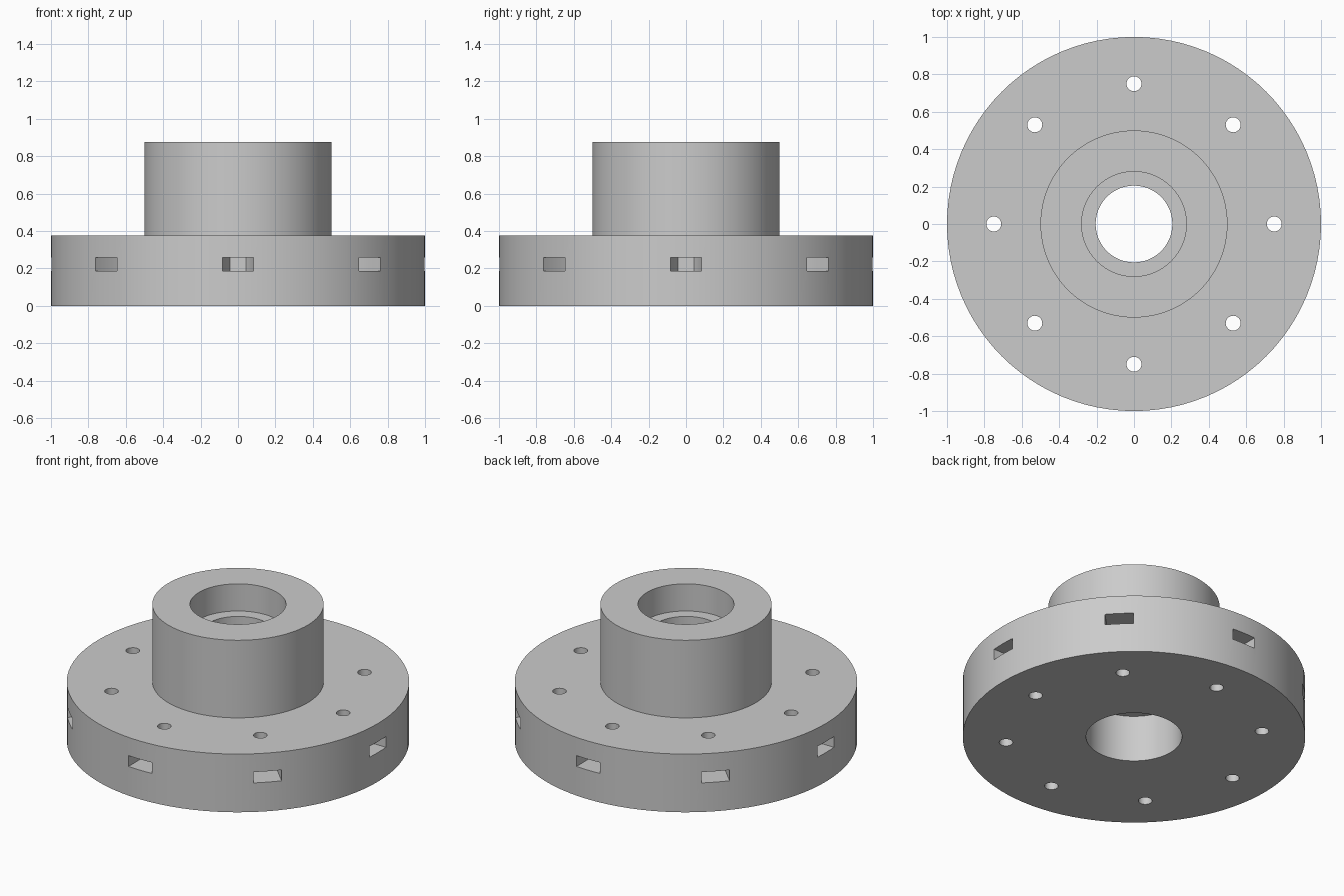
import bpy, bmesh
from math import pi, cos, sin
from mathutils import Matrix, Vector

cube = bpy.data.objects.get("Cube")
if cube:
    bpy.data.objects.remove(cube)

SEGMENTS = 96
BOLT_CIRCLE = 0.75
BOLTS = 8

grey = bpy.data.materials.new("light grey plastic")
grey.use_nodes = True
colour = (0.6, 0.6, 0.6, 1)
grey.diffuse_color = colour
grey.node_tree.nodes["Principled BSDF"].inputs["Base Color"].default_value = colour


def make_object(name, bm):
    bmesh.ops.recalc_face_normals(bm, faces=bm.faces)
    mesh = bpy.data.meshes.new(name)
    bm.to_mesh(mesh)
    bm.free()
    mesh.materials.append(grey)
    obj = bpy.data.objects.new(name, mesh)
    bpy.context.collection.objects.link(obj)
    return obj


def lathe(name, profile):
    """Revolve a closed (radius, height) outline around z."""
    bm = bmesh.new()
    verts = [bm.verts.new((r, 0, z)) for r, z in profile]
    edges = [bm.edges.new((v, verts[i - 1])) for i, v in enumerate(verts)]
    bmesh.ops.spin(bm, geom=verts + edges, cent=(0, 0, 0), axis=(0, 0, 1),
                   angle=2 * pi, steps=SEGMENTS, use_merge=True)
    bmesh.ops.remove_doubles(bm, verts=bm.verts, dist=1e-5)
    return make_object(name, bm)


def prism_ring(name, outline, bottom, top):
    """Extrude an outline pointing along +x and repeat it around z."""
    bm = bmesh.new()
    for i in range(BOLTS):
        turn = Matrix.Rotation(2 * pi * i / BOLTS, 3, 'Z')
        face = bm.faces.new([bm.verts.new(turn @ Vector((x, y, bottom)))
                             for x, y in outline])
        ext = bmesh.ops.extrude_face_region(bm, geom=[face], use_keep_orig=True)
        new = [g for g in ext["geom"] if isinstance(g, bmesh.types.BMVert)]
        bmesh.ops.translate(bm, verts=new, vec=(0, 0, top - bottom))
    cutter = make_object(name, bm)
    cutter.hide_render = True
    return cutter


def cut(target, cutter):
    mod = target.modifiers.new(cutter.name, 'BOOLEAN')
    mod.operation = 'DIFFERENCE'
    mod.solver = 'EXACT'
    mod.object = cutter
    bpy.context.view_layer.objects.active = target
    bpy.ops.object.modifier_apply(modifier=mod.name)
    bpy.data.objects.remove(cutter)


# Flange and hub with a stepped bore: wide pockets at both ends
flange = lathe("flanged_hub", [
    (0.28, 0), (1, 0), (1, 0.375), (0.5, 0.375), (0.5, 0.875), (0.28, 0.875),
    (0.28, 0.70), (0.205, 0.70), (0.205, 0.30), (0.28, 0.30)])

# Nut slots: half-hexagon inner end, open at the rim
c = 0.083
inner = BOLT_CIRCLE - c * sin(pi / 3)
slot = [(inner, -c / 2), (BOLT_CIRCLE, -c), (1.1, -c),
        (1.1, c), (BOLT_CIRCLE, c), (inner, c / 2)]
cut(flange, prism_ring("nut_slot_cutter", slot, 0.1875, 0.2575))

# Bolt holes through the flange
hole = [(BOLT_CIRCLE + 0.04 * cos(2 * pi * k / 32), 0.04 * sin(2 * pi * k / 32))
        for k in range(32)]
cut(flange, prism_ring("bolt_hole_cutter", hole, -0.1, 0.45))

# Smooth round walls, crisp rims
bpy.ops.object.select_all(action='DESELECT')
flange.select_set(True)
bpy.context.view_layer.objects.active = flange
bpy.ops.object.shade_smooth_by_angle(angle=pi / 6)
